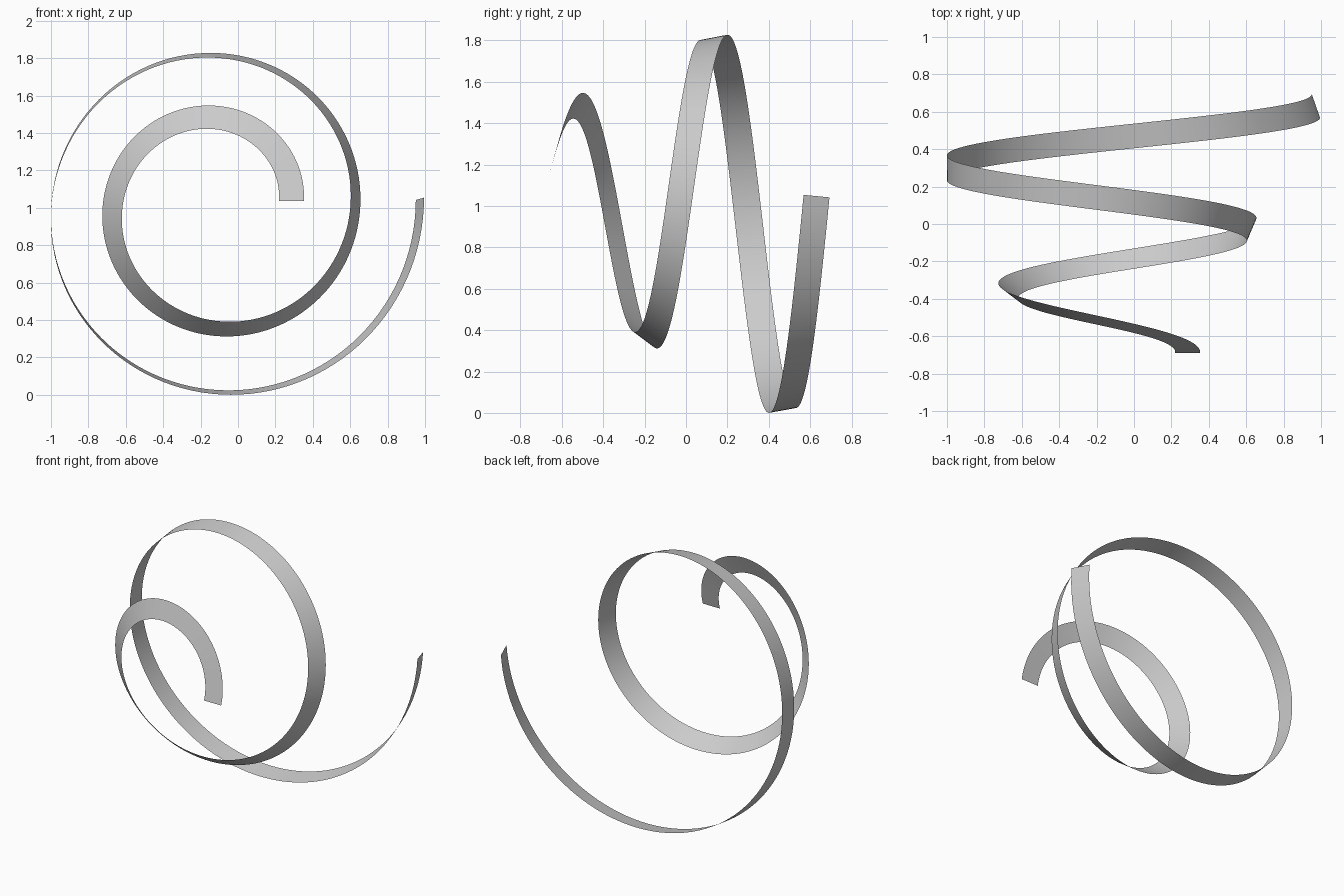
import bpy, bmesh, math
from mathutils import Vector

if "Cube" in bpy.data.objects:
    bpy.data.objects.remove(bpy.data.objects["Cube"])

START, END = math.radians(4.6), math.radians(722.8)
STEPS = 240
HALF_WIDTH = 0.0665


def centre(a):
    """Widening spiral running along y, with a very slightly leaning axis."""
    t = (a - START) / (END - START)
    r = 0.395 + 0.0535 * a
    return Vector((-0.112 + 0.016 * t + r * math.cos(a),
                   -0.69 + 1.321 * t,
                   1.008 - 0.008 * t + r * math.sin(a)))


def tangent(a):
    return (centre(a + 1e-3) - centre(a - 1e-3)).normalized()


# ribbon: the width direction is carried along the path with minimum twist
bm = bmesh.new()
side = Vector((1, 0, 0))
old_tan = tangent(START)
rows = []
for i in range(STEPS + 1):
    a = START + (END - START) * i / STEPS
    tan = tangent(a)
    side = old_tan.rotation_difference(tan) @ side
    if i:
        side = (side - tan * side.dot(tan)).normalized()
    old_tan = tan
    c = centre(a)
    rows.append((bm.verts.new(c - side * HALF_WIDTH),
                 bm.verts.new(c + side * HALF_WIDTH)))
for (a0, a1), (b0, b1) in zip(rows, rows[1:]):
    bm.faces.new((a0, a1, b1, b0)).smooth = True

# sit the ribbon on the ground
low = min(v.co.z for v in bm.verts)
for v in bm.verts:
    v.co.z -= low

mesh = bpy.data.meshes.new("spiral_ribbon")
bm.to_mesh(mesh)
bm.free()
bpy.context.collection.objects.link(bpy.data.objects.new("spiral_ribbon", mesh))
